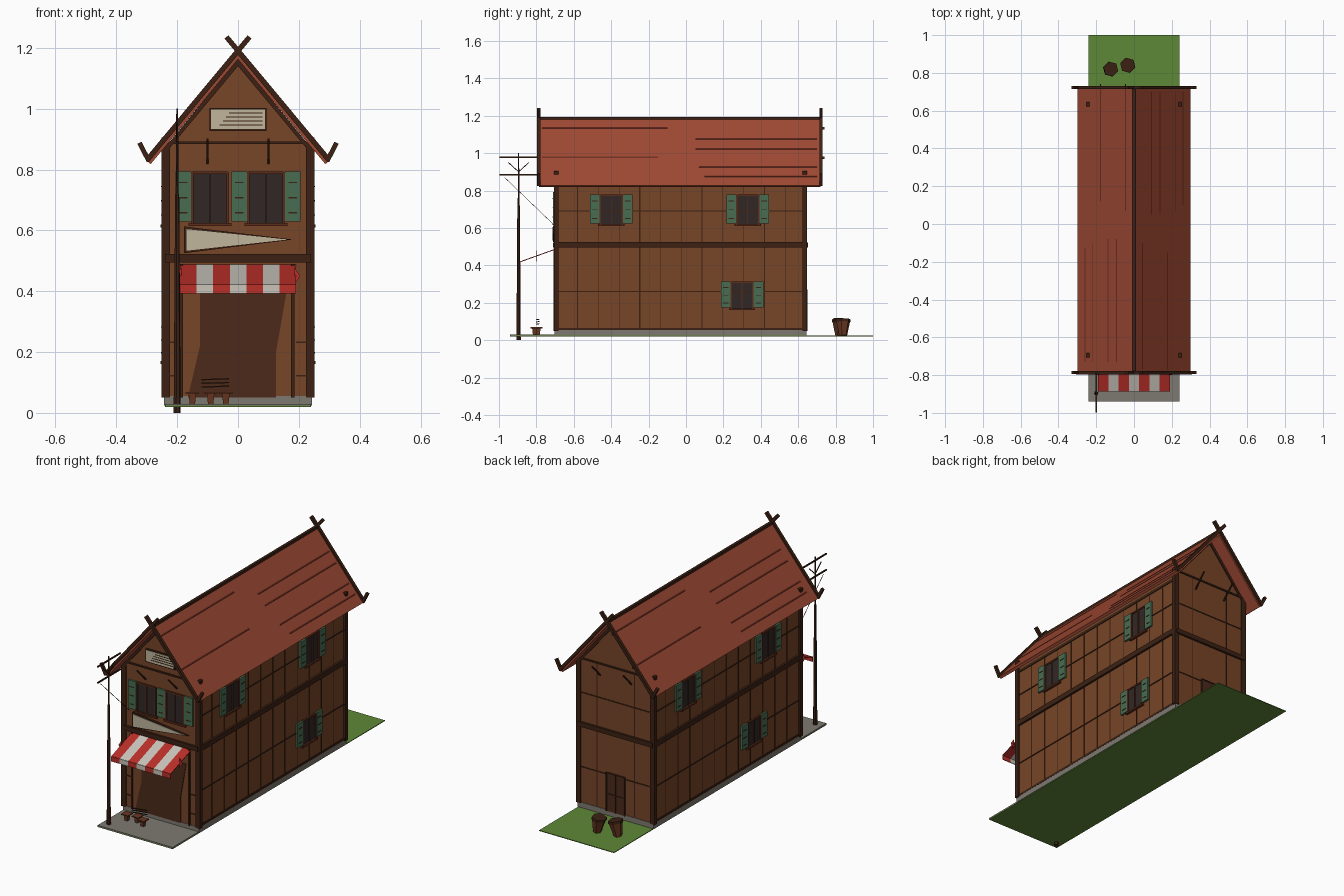
import bpy, bmesh, math
from mathutils import Vector, Matrix

if "Cube" in bpy.data.objects:
    bpy.data.objects.remove(bpy.data.objects["Cube"])

COL = dict(wall=(118, 70, 43), timber=(62, 38, 26), frame=(92, 48, 32), roof=(156, 74, 54), dark=(52, 44, 42),
           course=(112, 50, 38), shutter=(74, 108, 82), cream=(190, 180, 155), red=(185, 50, 45),
           white=(200, 195, 185), grass=(95, 135, 58), paving=(125, 120, 112), door=(76, 46, 32), clay=(105, 58, 38))
MATS = {}
for n, c in COL.items():
    m = bpy.data.materials.new(n)
    m.diffuse_color = tuple((v / 255) ** 2.2 for v in c) + (1,)
    m.use_nodes = True
    m.node_tree.nodes["Principled BSDF"].inputs["Base Color"].default_value = m.diffuse_color
    MATS[n] = m
PARTS = {}


def part(name, mat):
    if name not in PARTS:
        PARTS[name] = (bmesh.new(), mat)
    return PARTS[name][0]


def solid(name, mat, lower, upper):
    """Closed solid between two matching outlines."""
    bm = part(name, mat)
    a = [bm.verts.new(p) for p in lower]
    b = [bm.verts.new(p) for p in upper]
    fs = [bm.faces.new(a[::-1]), bm.faces.new(b)]
    for i in range(len(a)):
        j = (i + 1) % len(a)
        fs.append(bm.faces.new((a[i], a[j], b[j], b[i])))
    bmesh.ops.recalc_face_normals(bm, faces=fs)


def box(name, mat, x0, x1, y0, y1, z0, z1, f=lambda *p: p):
    q = [(x0, y0), (x1, y0), (x1, y1), (x0, y1)]
    solid(name, mat, [f(x, y, z0) for x, y in q], [f(x, y, z1) for x, y in q])


def prism(name, mat, pts, y0, y1):
    solid(name, mat, [(x, y0, z) for x, z in pts], [(x, y1, z) for x, z in pts])


def bar(name, mat, p0, p1, r0, r1=None, n=4):
    p0, p1 = Vector(p0), Vector(p1)
    d = p1 - p0
    M = Matrix.Translation((p0 + p1) / 2) @ d.to_track_quat('Z', 'Y').to_matrix().to_4x4() @ Matrix.Rotation(math.pi / 4, 4, 'Z')
    bmesh.ops.create_cone(part(name, mat), cap_ends=True, segments=n, radius1=r0,
                          radius2=r0 if r1 is None else r1, depth=d.length, matrix=M)


# wall frames: (along, outward, z) -> world
FRONT = lambda u, d, z: (u, -0.70 - d, z)
BACK = lambda u, d, z: (u, 0.64 + d, z)
RIGHT = lambda u, d, z: (0.24 + d, u, z)
LEFT = lambda u, d, z: (-0.24 - d, u, z)


def window(f, u, z0, z1, shutters=(-1, 1), w=0.058):
    box("window_panes", "dark", u - w, u + w, -0.01, 0.004, z0, z1, f)
    for s in (-1, 0, 1):
        hw = 0.004 if s else 0.002
        box("window_frames", "frame", u + s * w - hw, u + s * w + hw, 0, 0.009, z0, z1, f)
    box("window_frames", "frame", u - w, u + w, 0, 0.009, z1 - 0.005, z1 + 0.003, f)
    box("window_sills", "frame", u - w - 0.012, u + w + 0.012, 0, 0.014, z0 - 0.01, z0, f)
    for s in shutters:
        c = u + s * (w + 0.03)
        box("shutters", "shutter", c - 0.026, c + 0.026, 0, 0.011, z0 + 0.005, z1 + 0.003, f)
        for k in (0.2, 0.5, 0.8):
            z = z0 + k * (z1 - z0)
            box("shutter_battens", "timber", c - 0.014, c + 0.014, 0.01, 0.013, z - 0.002, z + 0.002, f)


# ground and foundation
box("grass", "grass", -0.24, 0.24, -0.94, 1.0, 0.02, 0.024)
box("pavement", "paving", -0.24, 0.24, -0.94, -0.70, 0.024, 0.03)
box("foundation", "paving", -0.243, 0.243, -0.703, 0.643, 0.024, 0.055)

# house body and roof
prism("walls", "wall", [(-.24, .05), (.24, .05), (.24, .872), (0, 1.165), (-.24, .872)], -0.70, 0.64)
prism("roof", "roof", [(0, 1.188), (.30, .828), (.287, .818), (0, 1.163), (-.287, .818), (-.30, .828)], -0.785, 0.72)
bar("ridge_cap", "timber", (0, -0.79, 1.186), (0, 0.725, 1.186), 0.011)
for s in (-1, 1):
    for i, (t, a, b) in enumerate([(.14, -.77, -.1), (.3, .05, .7), (.45, .05, .7), (.58, -.77, -.15), (.72, .07, .7), (.86, .1, .7)]):
        if s < 0:
            a, b = -b - .03, -a - .03
        x, z = s * .30 * t, 1.188 - .36 * t
        solid("roof_courses", "course", [(x, a, z + .002), (x, b, z + .002), (x + s * .005, b, z - .004), (x + s * .005, a, z - .004)],
              [(x, a, z - .008), (x, b, z - .008), (x + s * .005, b, z - .012), (x + s * .005, a, z - .012)])
    # bargeboards crossing at the ridge, with upturned horns
    for y in (-0.787, 0.722):
        bar("bargeboards", "timber", (s * .30, y, .83), (-s * .038, y, 1.236), 0.012)
        bar("bargeboard_horns", "timber", (s * .293, y, .828), (s * .324, y, .888), 0.011)
    # gable struts
    for y0, y1 in ((-.70, -.78), (.64, .715)):
        bar("gable_struts", "timber", (s * .1, y0, .82), (s * .1, y1, .90), 0.005)

# timber framing
for sx in (-1, 1):
    for y in (-0.695, 0.635):
        box("corner_posts", "timber", sx * .24 - .012, sx * .24 + .012, y - .012, y + .012, .05, .905)
for f in (FRONT, BACK):
    box("floor_beams", "timber", -.24, .24, 0, .012, .495, .522, f)
    box("gable_beams", "timber", -.235, .235, 0, .006, .884, .893, f)
    for s in (-1, 1):
        box("end_studs", "timber", s * .233 - .01, s * .233 + .01, 0, .006, .05, .87, f)
        solid("gable_rafters", "timber", [f(s * .235, 0, .878), f(s * .235, 0, .858), f(0, 0, 1.14), f(0, 0, 1.165)],
              [f(s * .235, .006, .878), f(s * .235, .006, .858), f(0, .006, 1.14), f(0, .006, 1.165)])
for z in (.26, .69):
    box("back_rails", "timber", -.23, .23, 0, .003, z - .003, z + .003, BACK)
for u in (-.12, .12):
    box("back_seams", "timber", u - .002, u + .002, 0, .002, .06, .88, BACK)
for f in (RIGHT, LEFT):
    box("floor_beams", "timber", -.70, .64, 0, .012, .495, .525, f)
    for z, h in ((.06, .006), (.26, .003), (.69, .003), (.838, .008)):
        box("side_rails", "timber", -.69, .63, 0, .004, z - h, z + h, f)
    for i in range(11):
        u = -.58 + i * .111
        h = .003 if i % 3 == 0 else .0015
        box("plank_seams", "timber", u - h, u + h, 0, .002, .06, .83, f)

# windows
window(FRONT, -.092, .625, .79, (-1,))
window(FRONT, .092, .625, .79, (-1, 1))
for f, lo in ((RIGHT, .30), (LEFT, -.27)):
    for u, z in ((-.40, .62), (.33, .62), (lo, .17)):
        window(f, u, z, z + .155 if z > .5 else z + .14)

# shop doorway
prism("shop_doorway", "door", [(-.165, .05), (.125, .05), (.125, .2), (.16, .40), (-.125, .40), (-.125, .22)], -0.704, -0.69)
box("shop_jambs", "timber", -.19, -.18, 0, .008, .05, .49, FRONT)
box("shop_jambs", "timber", .175, .185, 0, .008, .05, .49, FRONT)
for z in (.12, .23):
    for s in (-1, 1):
        box("shop_battens", "timber", s * .21 - .02, s * .21 + .02, 0, .004, z, z + .005, FRONT)

# back door
box("back_door", "door", -.056, .056, 0, .005, .05, .27, BACK)
for u in (-.058, 0, .058):
    box("back_door_frame", "timber", u - .003, u + .003, 0, .009, .05, .272, BACK)
for z in (.15, .27):
    box("back_door_frame", "timber", -.058, .058, 0, .008, z - .003, z + .003, BACK)

# striped awning with valance
for i in range(7):
    a, b = -.19 + i * .0543, -.19 + (i + 1) * .0543
    nm = ("awning_red", "red") if i % 2 == 0 else ("awning_white", "white")
    solid(*nm, [(a, -.70, .488), (b, -.70, .488), (b, -.885, .422), (a, -.885, .422)],
          [(a, -.70, .483), (b, -.70, .483), (b, -.885, .417), (a, -.885, .417)])
    box(*nm, a, b, -.888, -.884, .393, .421)
for s in (-1, 1):
    prism("awning_tips", "white" if s > 0 else "red", [(s * .185, .48), (s * .205, .45), (s * .185, .42)], -.80, -.797)

# pennant sign and gable plaque
prism("sign_frame", "timber", [(-.178, .525), (-.178, .613), (.18, .57)], -.712, -.70)
prism("sign_board", "cream", [(-.17, .533), (-.17, .604), (.165, .57)], -.715, -.70)
box("plaque_frame", "timber", -.094, .094, 0, .01, .927, 1.002, FRONT)
box("plaque", "cream", -.088, .088, 0, .013, .933, .997, FRONT)
for i in range(4):
    box("plaque_slats", "timber", -.06 + i * .01, .08, .012, .015, .945 + i * .013, .948 + i * .013, FRONT)

# utility pole with crossarms and wire
px, py = -.20, -.895
bar("pole", "timber", (px, py, 0), (px, py, .72), .012, .007, 6)
bar("pole_top", "timber", (px, py, .72), (px, py, 1.0), .005, .003, 6)
for z in (.885, .978):
    bar("crossarms", "timber", (px, -.998, z), (px, -.79, z), .005)
for s in (-1, 1):
    bar("crossarm_braces", "timber", (px, py, .90), (px, py + s * .055, .95), .003)
bar("wire", "timber", (px, -.97, .87), (px, -.71, .62), .0015)

# small stools and crate slats on the pavement
for x, y in ((-.15, -.80), (-.09, -.79), (-.04, -.81)):
    box("stool_seats", "clay", x - .022, x + .022, y - .022, y + .022, .063, .069)
    bar("stool_legs", "clay", (x, y, .028), (x, y, .065), .012, .018, 4)
for i in range(3):
    bar("display_slats", "timber", (-.12, -.80, .085 + i * .012), (-.03, -.785, .088 + i * .012), .003)

# tilted pots in the yard
for x, y, t in ((-.14, .82, .25), (-.02, .84, -.2)):
    bar("yard_pots", "clay", (x, y, .024), (x + t * .06, y, .10), .022, .038, 6)
    bar("pot_rims", "timber", (x + t * .06, y, .098), (x + t * .07, y, .112), .041, .041, 6)

for name, (bm, mat) in PARTS.items():
    me = bpy.data.meshes.new(name)
    bm.to_mesh(me)
    bm.free()
    me.materials.append(MATS[mat])
    bpy.context.collection.objects.link(bpy.data.objects.new(name, me))
